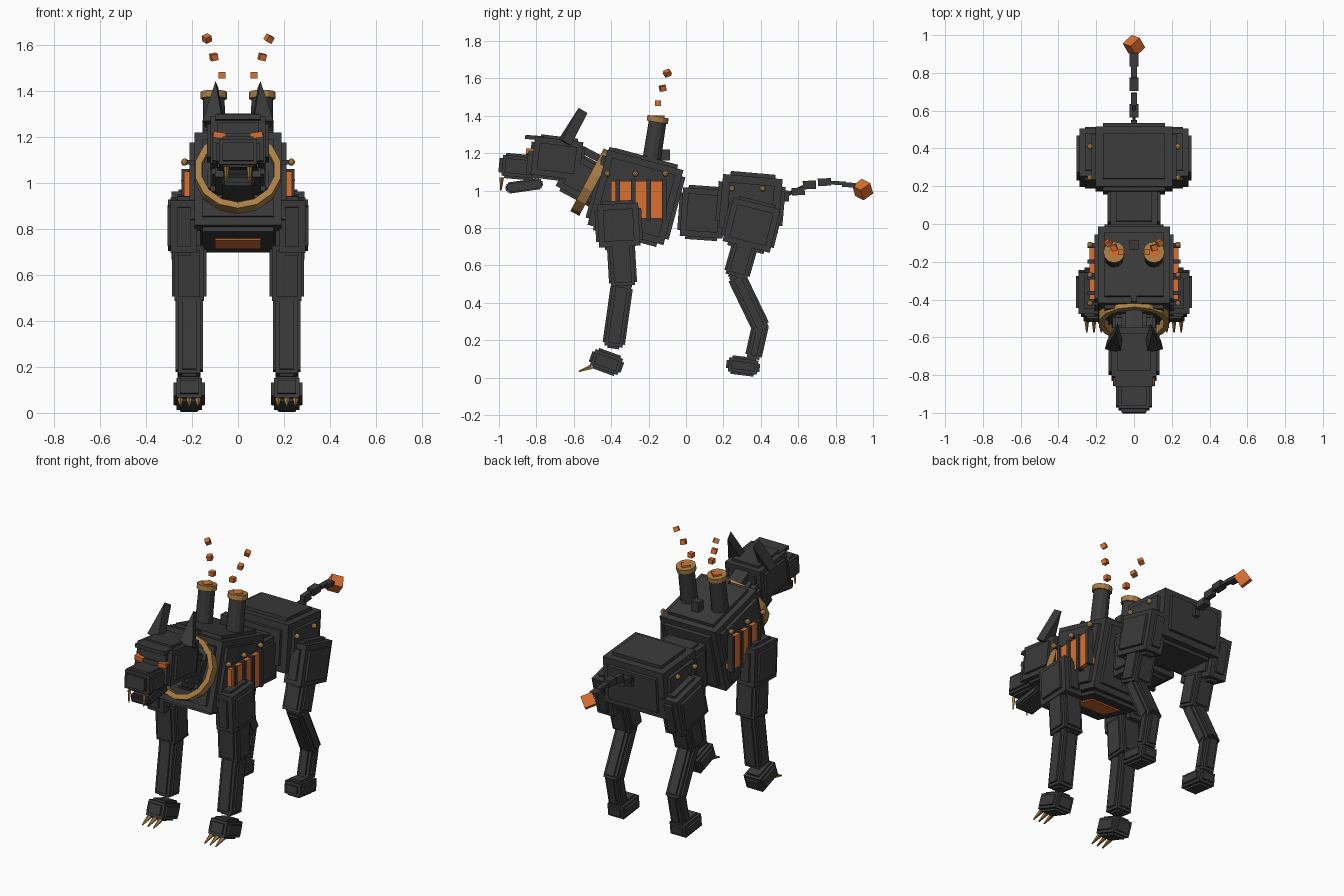
import bpy, bmesh, math
from mathutils import Matrix, Vector

if "Cube" in bpy.data.objects:
    bpy.data.objects.remove(bpy.data.objects["Cube"])

def mat(name, rgb):
    m = bpy.data.materials.new(name)
    m.diffuse_color = (*rgb, 1)
    m.use_nodes = True
    m.node_tree.nodes["Principled BSDF"].inputs["Base Color"].default_value = m.diffuse_color
    return m

IRON = mat("dark iron", (0.042, 0.042, 0.043))
BRASS = mat("brass", (0.40, 0.21, 0.06))
EMBER = mat("glowing orange", (0.70, 0.16, 0.03))

def finish(name, bm, m, loc=(0, 0, 0), rot=(0, 0, 0)):
    me = bpy.data.meshes.new(name)
    bmesh.ops.recalc_face_normals(bm, faces=bm.faces)
    bm.to_mesh(me)
    bm.free()
    me.materials.append(m)
    ob = bpy.data.objects.new(name, me)
    ob.location, ob.rotation_euler = loc, rot
    bpy.context.collection.objects.link(ob)
    return ob

def add_box(bm, size):
    bmesh.ops.create_cube(bm, size=1, matrix=Matrix.Diagonal((*size, 1)))

def box(name, loc, size, tilt=0, m=IRON, rot=None):
    bm = bmesh.new()
    add_box(bm, size)
    return finish(name, bm, m, loc, rot or (math.radians(tilt), 0, 0))

def plated(name, loc, size, tilt=0, d=0.015, inset=0.03):
    """Core block with a raised, smaller panel on each face."""
    bm = bmesh.new()
    add_box(bm, [s - 2 * d for s in size])
    for axis in range(3):
        add_box(bm, [s if i == axis else s - 2 * (d + inset) for i, s in enumerate(size)])
    return finish(name, bm, IRON, loc, (math.radians(tilt), 0, 0))

def limb(name, x, a, b, wx, wy):
    """Fluted leg segment between two (y, z) points."""
    dy, dz = a[0] - b[0], a[1] - b[1]
    tilt = -math.degrees(math.atan2(dy, dz))
    return plated(name, (x, (a[0] + b[0]) / 2, (a[1] + b[1]) / 2),
                  (wx, wy, math.hypot(dy, dz)), tilt, 0.011, 0.017)

def cone(name, a, b, r1, r2, m, n=12):
    a, b = Vector(a), Vector(b)
    bm = bmesh.new()
    bmesh.ops.create_cone(bm, cap_ends=True, segments=n, radius1=r1, radius2=r2, depth=(b - a).length)
    return finish(name, bm, m, (a + b) / 2, (b - a).to_track_quat('Z', 'Y').to_euler())

def rivet(name, loc):
    bm = bmesh.new()
    bmesh.ops.create_icosphere(bm, subdivisions=2, radius=0.016)
    return finish(name, bm, BRASS, loc)

# Trunk
plated("chest", (0, -0.27, 0.963), (0.42, 0.46, 0.455), -15, 0.02, 0.035)
plated("waist", (0, 0.09, 0.88), (0.28, 0.26, 0.29), -4)
plated("hips", (0, 0.345, 0.93), (0.45, 0.36, 0.33), -5, 0.02, 0.04)
t = math.radians(-15)
belly = Matrix.Rotation(t, 3, 'X') @ Vector((0, 0.015, -0.225))
box("belly_grate", belly + Vector((0, -0.27, 0.963)), (0.2, 0.15, 0.02), -15, EMBER)
box("spine_block", (0, -0.11, 1.19), (0.05, 0.05, 0.06))
box("spine_ridge", (0, -0.27, 1.175), (0.03, 0.3, 0.04), -15)

# Neck and collar ring
plated("neck", (0, -0.54, 1.055), (0.23, 0.28, 0.23), -28)
plated("neck_base", (0, -0.47, 1.04), (0.27, 0.14, 0.26), -28)
box("nape_plate", (0, -0.5, 1.19), (0.09, 0.13, 0.04), -28)
bm = bmesh.new()
N, W = 14, 0.027
rings = [[bm.verts.new((r * math.cos(math.tau * (i + .5) / N), r * math.sin(math.tau * (i + .5) / N), z))
          for i in range(N)] for r, z in ((0.19, -W), (0.19, W), (0.16, W), (0.16, -W))]
for k in range(4):
    p, q = rings[k], rings[(k + 1) % 4]
    for i in range(N):
        j = (i + 1) % N
        bm.faces.new((p[i], p[j], q[j], q[i]))
finish("collar", bm, BRASS, (0, -0.505, 1.045), Vector((0, -0.88, 0.47)).to_track_quat('Z', 'Y').to_euler())

# Head
plated("cranium", (0, -0.69, 1.172), (0.27, 0.29, 0.235), -7)
box("brow", (0, -0.81, 1.283), (0.2, 0.1, 0.022), -4)
plated("snout", (0, -0.89, 1.127), (0.19, 0.21, 0.135), -5, 0.012, 0.016)
box("muzzle_bridge", (0, -0.80, 1.15), (0.22, 0.1, 0.12), -7)
box("nose", (0, -0.975, 1.135), (0.12, 0.05, 0.075), -5)
plated("jaw", (0, -0.865, 1.025), (0.13, 0.2, 0.06), 8, 0.007, 0.01)

# Tail
tail = [(0.525, 0.97, 0.05, 0.06), (0.60, 0.995, 0.07, 0.04), (0.66, 1.03, 0.07, 0.045),
        (0.74, 1.045, 0.07, 0.04), (0.81, 1.04, 0.09, 0.02), (0.87, 1.03, 0.07, 0.025)]
for i, (y, z, l, h) in enumerate(tail):
    box(f"tail_link_{i + 1}", (0, y, z), (0.045 if i % 2 else 0.03, l, h), -3 if i > 3 else 3)
cone("tail_cable", (0, 0.51, 0.965), (0, 0.64, 1.025), 0.01, 0.01, IRON, 6)
box("tail_ember", (0, 0.945, 1.005), (0.07, 0.07, 0.07), 0, EMBER, (0.6, 0.35, 0.75))

# Paired parts
for s, side in ((-1, "left"), (1, "right")):
    def n(part):
        return f"{part}_{side}"

    # Face: eye, fang, wedge-shaped ear
    box(n("eye"), (s * 0.08, -0.835, 1.207), (0.055, 0.04, 0.026), 0, EMBER, (0, s * -0.15, 0))
    cone(n("fang"), (s * 0.05, -0.985, 1.07), (s * 0.05, -0.99, 1.0), 0.012, 0.004, BRASS, 4)
    bm = bmesh.new()
    tri = [(-0.045, 0), (0.045, 0), (0.012, 0.2)]
    f = [bm.verts.new((s * x, -0.028, z)) for x, z in tri]
    b = [bm.verts.new((s * x, 0.028, z)) for x, z in tri]
    bm.faces.new(f)
    bm.faces.new(b)
    for i in range(3):
        j = (i + 1) % 3
        bm.faces.new((f[i], f[j], b[j], b[i]))
    finish(n("ear"), bm, IRON, (s * 0.105, -0.65, 1.255), (math.radians(-30), 0, s * 0.25))

    # Glowing side furnace with bars
    box(n("furnace"), (s * 0.215, -0.255, 0.95), (0.04, 0.29, 0.2), 0, EMBER)
    for i in range(4):
        box(n(f"furnace_bar_{i + 1}"), (s * 0.228, -0.365 + i * 0.083, 0.95), (0.036, 0.022, 0.22))
    for y, z in ((-0.42, 1.09), (-0.27, 1.09), (-0.11, 1.09), (0.245, 1.01), (0.41, 1.01)):
        rivet(n("rivet"), (s * 0.232, y, z))
    for y in (-0.42, -0.27, -0.11):
        box(n("rivet_mount"), (s * 0.205, y, 1.09), (0.04, 0.02, 0.02))

    # Chimney, cap and rising embers
    cone(n("chimney"), (s * 0.105, -0.19, 1.12), (s * 0.105, -0.152, 1.37), 0.05, 0.047, IRON)
    cone(n("chimney_cap"), (s * 0.105, -0.154, 1.365), (s * 0.105, -0.149, 1.395), 0.057, 0.057, BRASS)
    box(n("chimney_glow"), (s * 0.105, -0.149, 1.392), (0.05, 0.05, 0.02), 0, EMBER, (0, 0, s * 0.7))
    for i, (x, y, z) in enumerate(((0.07, -0.15, 1.467), (0.105, -0.125, 1.547), (0.135, -0.1, 1.627))):
        box(n(f"spark_{i + 1}"), (s * x, y, z), (0.03, 0.03, 0.028), 0, EMBER, (0.2 * i, s * 0.2 * i, 0.3 * i))

    # Front leg
    x = s * 0.212
    plated(n("shoulder"), (s * 0.235, -0.36, 0.815), (0.145, 0.25, 0.26), 3)
    limb(n("front_upper_leg"), x, (-0.35, 0.74), (-0.335, 0.48), 0.15, 0.15)
    limb(n("front_lower_leg"), x, (-0.34, 0.51), (-0.39, 0.155), 0.12, 0.12)
    plated(n("front_foot"), (x, -0.425, 0.083), (0.135, 0.18, 0.115), -20, 0.012, 0.016)
    for i in (-1, 0, 1):
        cone(n("claw"), (x + i * 0.038, -0.505, 0.057), (x + i * 0.038, -0.573, 0.032), 0.014, 0.004, BRASS, 5)

    # Hind leg
    plated(n("thigh"), (s * 0.232, 0.35, 0.815), (0.145, 0.29, 0.27), -14)
    limb(n("hind_upper_leg"), x, (0.325, 0.74), (0.265, 0.53), 0.14, 0.14)
    limb(n("hind_shank"), x, (0.26, 0.56), (0.41, 0.25), 0.11, 0.1)
    limb(n("hind_pastern"), x, (0.405, 0.31), (0.355, 0.09), 0.1, 0.09)
    plated(n("hind_foot"), (x, 0.305, 0.062), (0.13, 0.18, 0.1), -7, 0.012, 0.016)
